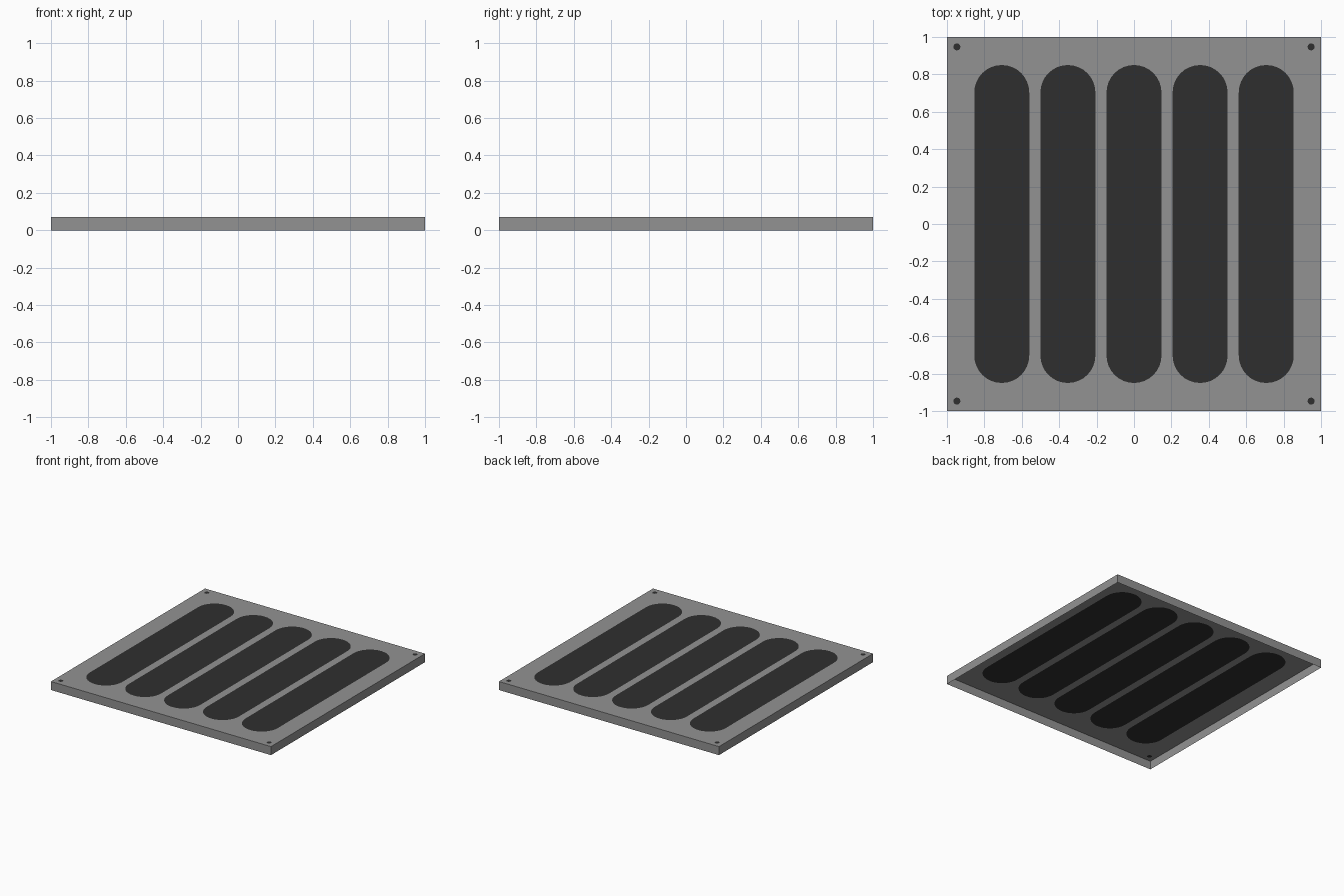
import bpy, bmesh, math

if "Cube" in bpy.data.objects:
    bpy.data.objects.remove(bpy.data.objects["Cube"])

H = 0.07      # plate height
R = 0.147     # slot radius
Y_END = 0.85  # slot half length


def material(name, v):
    m = bpy.data.materials.new(name)
    m.diffuse_color = (v, v, v, 1)
    m.use_nodes = True
    m.node_tree.nodes["Principled BSDF"].inputs["Base Color"].default_value = m.diffuse_color
    return m


def stadium(cx, cy, r, half, n=16):
    """Rounded slot outline (half = straight half length, 0 gives a circle)."""
    pts = []
    for sign, start in ((1, 0), (-1, math.pi)):
        count = n + 1 if half else n
        for i in range(count):
            a = start + math.pi * i / n
            pts.append((cx + r * math.cos(a), cy + sign * half + r * math.sin(a)))
    return pts


# outlines of the dark slots and corner screw dots: (cx, cy, radius, half straight)
marks = [(0.3535 * i, 0, R, Y_END - R) for i in range(-2, 3)]
marks += [(x, y, 0.019, 0) for x in (-0.947, 0.947) for y in (-0.947, 0.947)]


def inside(p, mark):
    cx, cy, r, half = mark
    dy = max(abs(p.y - cy) - half, 0)
    return math.hypot(p.x - cx, dy) < r * 0.999


bm = bmesh.new()


def loop(points):
    vs = [bm.verts.new((x, y, H)) for x, y in points]
    es = [bm.edges.new((vs[i], vs[(i + 1) % len(vs)])) for i in range(len(vs))]
    return vs, es


# top sheet with openings
outer, edges = loop([(-1, -1), (1, -1), (1, 1), (-1, 1)])
holes = []
for cx, cy, r, half in marks:
    vs, es = loop(stadium(cx, cy, r, half, 16 if half else 6))
    holes.append(vs)
    edges += es
bmesh.ops.triangle_fill(bm, use_beauty=True, use_dissolve=False, edges=edges)
extra = [f for f in bm.faces
         if any(inside(f.calc_center_median(), m) for m in marks)]
bmesh.ops.delete(bm, geom=extra, context='FACES_ONLY')

# dark inlaid faces
for vs in holes:
    bm.faces.new(vs).material_index = 1
bm.normal_update()
for f in bm.faces:
    if f.normal.z < 0:
        f.normal_flip()

# side skirt, open underneath
low = [bm.verts.new((v.co.x, v.co.y, 0)) for v in outer]
for i in range(4):
    j = (i + 1) % 4
    bm.faces.new((low[i], low[j], outer[j], outer[i]))

mesh = bpy.data.meshes.new("slotted_panel")
bm.to_mesh(mesh)
bm.free()
mesh.materials.append(material("mid grey", 0.29))
mesh.materials.append(material("dark grey", 0.028))
panel = bpy.data.objects.new("slotted_panel", mesh)
bpy.context.collection.objects.link(panel)
